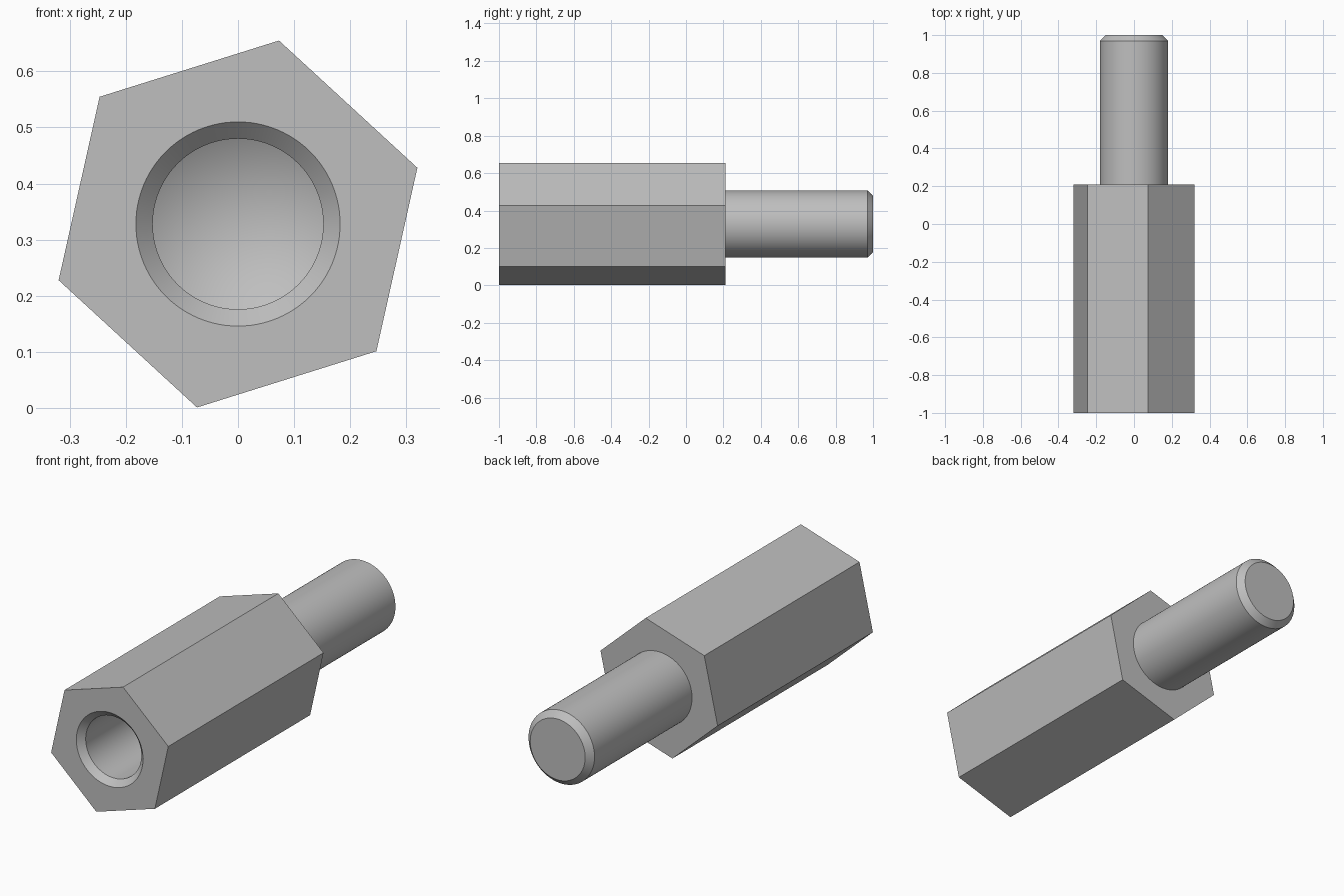
import bpy
import bmesh
from math import cos, sin, radians, tau

default_cube = bpy.data.objects.get("Cube")
if default_cube:
    bpy.data.objects.remove(default_cube, do_unlink=True)

AXIS_Z = 0.328
FRONT, SHOULDER, BACK = -1.0, 0.21, 1.0
HEX_R, STUD_R, BORE_R = 0.335, 0.18, 0.152
CHAMFER = 0.03
BORE_END = -0.2
ROUND = 96

steel = bpy.data.materials.new("steel grey")
steel.use_nodes = True
grey = (0.52, 0.52, 0.52, 1)
steel.diffuse_color = grey
steel.node_tree.nodes["Principled BSDF"].inputs["Base Color"].default_value = grey


def ring(bm, y, radius, sides=ROUND, turn=0.0):
    """Closed loop of vertices around the long axis."""
    angles = [turn + tau * i / sides for i in range(sides)]
    verts = [bm.verts.new((radius * cos(a), y, AXIS_Z + radius * sin(a))) for a in angles]
    for a, b in zip(verts, verts[1:] + verts[:1]):
        bm.edges.new((a, b))
    return verts


def skin(bm, a, b):
    """Join two rings with quads."""
    for i in range(len(a)):
        j = (i + 1) % len(a)
        bm.faces.new((a[i], a[j], b[j], b[i]))


def flat_cap(bm, outer, inner):
    """Fill the flat area between two loops."""
    loops = set(outer) | set(inner)
    edges = [e for e in bm.edges if e.verts[0] in loops and e.verts[1] in loops]
    bmesh.ops.triangle_fill(bm, use_beauty=True, edges=edges)


def finish(bm, name):
    bmesh.ops.recalc_face_normals(bm, faces=bm.faces)
    mesh = bpy.data.meshes.new(name)
    bm.to_mesh(mesh)
    bm.free()
    mesh.materials.append(steel)
    obj = bpy.data.objects.new(name, mesh)
    bpy.context.collection.objects.link(obj)
    bpy.ops.object.select_all(action='DESELECT')
    obj.select_set(True)
    bpy.context.view_layer.objects.active = obj
    bpy.ops.object.shade_smooth_by_angle(angle=radians(25))


# Hexagonal body, blind bore and stud as one solid
bm = bmesh.new()
turn = radians(17.4)
hex_front = ring(bm, FRONT, HEX_R, 6, turn)
hex_back = ring(bm, SHOULDER, HEX_R, 6, turn)
mouth = ring(bm, FRONT, BORE_R + CHAMFER)
root = ring(bm, SHOULDER, STUD_R)
flat_cap(bm, hex_front, mouth)
flat_cap(bm, hex_back, root)
skin(bm, hex_front, hex_back)

# Chamfered bore with a drill-point bottom
throat = ring(bm, FRONT + CHAMFER, BORE_R)
bottom = ring(bm, BORE_END, BORE_R)
skin(bm, mouth, throat)
skin(bm, throat, bottom)
tip = bm.verts.new((0, BORE_END + BORE_R * 0.577, AXIS_Z))
for a, b in zip(bottom, bottom[1:] + bottom[:1]):
    bm.faces.new((a, b, tip))

# Stud with a chamfered end
shank_end = ring(bm, BACK - CHAMFER, STUD_R)
end = ring(bm, BACK, STUD_R - CHAMFER)
skin(bm, root, shank_end)
skin(bm, shank_end, end)
bm.faces.new(end)
finish(bm, "hex_standoff")
